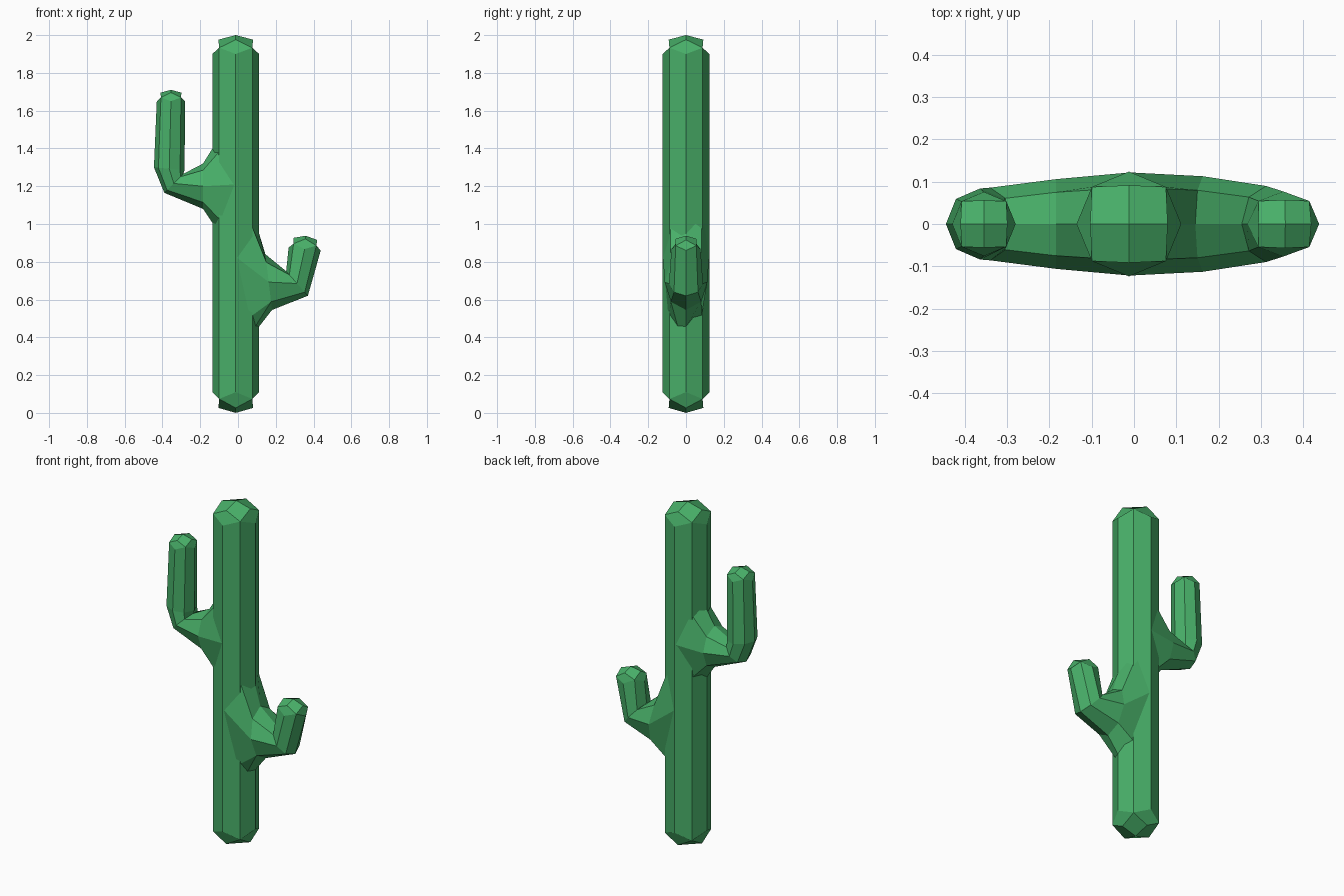
import bpy
import bmesh
from math import sin, cos, pi
from mathutils import Vector

SIDES = 8

cube = bpy.data.objects.get("Cube")
if cube:
    bpy.data.objects.remove(cube, do_unlink=True)

green = bpy.data.materials.new("cactus green")
green.use_nodes = True
colour = (0.065, 0.43, 0.14, 1)
green.diffuse_color = colour
green.node_tree.nodes["Principled BSDF"].inputs["Base Color"].default_value = colour


def make_ring(bm, a, b, width):
    """Octagon spanning two points in the xz plane, with a half width in y."""
    a, b = Vector((a[0], 0, a[1])), Vector((b[0], 0, b[1]))
    centre, half = (a + b) / 2, (a - b) / 2
    return [bm.verts.new(centre + half * cos(2 * pi * i / SIDES)
                         + Vector((0, width * sin(2 * pi * i / SIDES), 0)))
            for i in range(SIDES)]


def add_cap(bm, ring, tip):
    """Faceted dome: four side kites below four top quads."""
    tip = Vector((tip[0], 0, tip[1]))
    centre = sum((v.co for v in ring), Vector()) / SIDES
    axis = tip - centre
    mids = [bm.verts.new(centre + (v.co - centre) * 0.74 + axis * 0.76)
            for v in ring[::2]]
    for v in ring[1::2]:
        v.co += axis * 0.33
    apex = bm.verts.new(tip)
    for k, mid in enumerate(mids):
        i = 2 * k
        bm.faces.new((ring[i - 1], ring[i], ring[i + 1], mid))
        bm.faces.new((mid, ring[i + 1], mids[(k + 1) % 4], apex))


def make_limb(name, sections, tip, foot=None):
    """Loft octagons into a limb, domed at the tip and optionally the foot."""
    bm = bmesh.new()
    rings = [make_ring(bm, *s) for s in sections]
    for low, high in zip(rings, rings[1:]):
        for i in range(SIDES):
            j = (i + 1) % SIDES
            bm.faces.new((low[i], low[j], high[j], high[i]))
    add_cap(bm, rings[-1], tip)
    if foot:
        add_cap(bm, rings[0], foot)
    else:
        bm.faces.new(rings[0])
    bmesh.ops.recalc_face_normals(bm, faces=bm.faces)
    mesh = bpy.data.meshes.new(name)
    bm.to_mesh(mesh)
    bm.free()
    mesh.materials.append(green)
    obj = bpy.data.objects.new(name, mesh)
    bpy.context.collection.objects.link(obj)
    return obj


# Upright trunk, domed at both ends
cactus = make_limb("cactus",
                   [((0.112, z), (-0.136, z), 0.124) for z in (0.11, 1.9)],
                   tip=(-0.012, 2.0), foot=(-0.012, 0))

# Tall upper arm and short lower arm, flaring into the trunk
upper_arm = make_limb("upper_arm", [
    ((-0.01, 1.6), (-0.01, 0.82), 0.122),
    ((-0.185, 1.32), (-0.185, 1.08), 0.106),
    ((-0.29, 1.265), (-0.39, 1.165), 0.086),
    ((-0.283, 1.285), (-0.445, 1.3), 0.084),
    ((-0.28, 1.65), (-0.43, 1.65), 0.076)], tip=(-0.355, 1.71))
lower_arm = make_limb("lower_arm", [
    ((-0.01, 1.35), (-0.01, 0.3), 0.122),
    ((0.145, 0.84), (0.18, 0.545), 0.113),
    ((0.255, 0.75), (0.37, 0.62), 0.09),
    ((0.268, 0.875), (0.438, 0.86), 0.077)], tip=(0.358, 0.938))

# Fuse the arms into the trunk
bpy.context.view_layer.objects.active = cactus
for arm in (upper_arm, lower_arm):
    fuse = cactus.modifiers.new("fuse", 'BOOLEAN')
    fuse.operation = 'UNION'
    fuse.solver = 'EXACT'
    fuse.object = arm
    bpy.ops.object.modifier_apply(modifier=fuse.name)
    bpy.data.objects.remove(arm, do_unlink=True)
